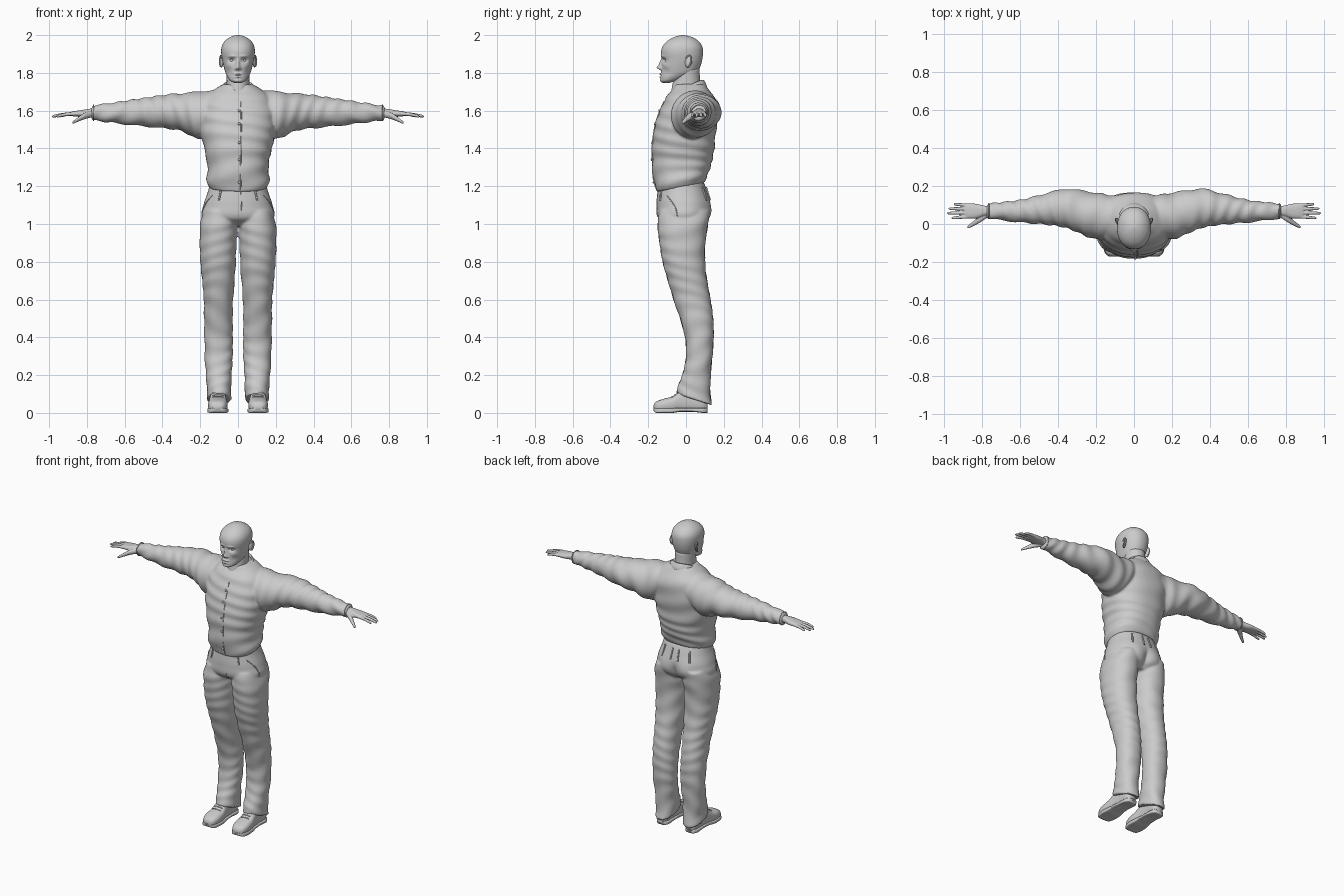
import bpy, bmesh, math
from mathutils import Vector, Matrix

if "Cube" in bpy.data.objects:
    bpy.data.objects.remove(bpy.data.objects["Cube"])

grey = bpy.data.materials.new("plain grey")
grey.use_nodes = True
tone = (0.6, 0.6, 0.6, 1)
grey.diffuse_color = tone
grey.node_tree.nodes["Principled BSDF"].inputs["Base Color"].default_value = tone


def sample(rows, t):
    """Smoothly interpolate a table of sections (position, a0, a1, b0, b1)."""
    i = 0
    while i < len(rows) - 2 and t > rows[i + 1][0]:
        i += 1
    p, q = rows[i], rows[i + 1]
    before, after = rows[max(i - 1, 0)], rows[min(i + 2, len(rows) - 1)]
    h = q[0] - p[0]
    u = min(max((t - p[0]) / h, 0), 1)
    out = []
    for k in range(1, 5):
        m = (q[k] - before[k]) / (q[0] - before[0]) * h
        n = (after[k] - p[k]) / (after[0] - p[0]) * h
        d = q[k] - p[k]
        out.append(p[k] + u * (m + u * (3 * d - 2 * m - n + u * (m + n - 2 * d))))
    return out


def surface(rows, t, ang, power=2.0, axis="z", grow=0.0):
    a0, a1, b0, b1 = sample(rows, t)
    c, s = math.cos(ang), math.sin(ang)
    e = 2 / power
    a = (a0 + a1) / 2 + (abs(a1 - a0) / 2 + grow) * math.copysign(abs(c) ** e, c)
    b = (b0 + b1) / 2 + (abs(b1 - b0) / 2 + grow) * math.copysign(abs(s) ** e, s)
    return Vector({"z": (a, b, t), "x": (t, a, b), "y": (a, t, b)}[axis])


def loft(bm, axis, rows, power=2.0, side=1, n=40, steps=40, warp=None, fold=0.0):
    """Closed skin through the sections, optionally creased and warped."""
    rings = []
    for j in range(steps + 1):
        t = rows[0][0] + (rows[-1][0] - rows[0][0]) * j / steps
        ring = []
        for k in range(n):
            ang = math.tau * k / n
            crease = fold * math.sin(t * 70 + 3 * math.sin(ang + t * 9) + side)
            v = surface(rows, t, ang, power, axis, crease)
            if warp:
                v = warp(v)
            v.x *= side
            ring.append(bm.verts.new(v))
        rings.append(ring)
    for r, s in zip(rings, rings[1:]):
        for k in range(n):
            bm.faces.new((r[k - 1], r[k], s[k], s[k - 1]))
    bm.faces.new(rings[0])
    bm.faces.new(rings[-1])


def finish(name, bm, voxel=0, mirror=False, smooth=0):
    bmesh.ops.recalc_face_normals(bm, faces=bm.faces)
    me = bpy.data.meshes.new(name)
    bm.to_mesh(me)
    bm.free()
    me.materials.append(grey)
    me.polygons.foreach_set("use_smooth", [True] * len(me.polygons))
    ob = bpy.data.objects.new(name, me)
    bpy.context.collection.objects.link(ob)
    if mirror:
        ob.modifiers.new("mirror", "MIRROR").use_mirror_merge = False
    if voxel:
        m = ob.modifiers.new("blend", "REMESH")
        m.mode, m.voxel_size, m.use_smooth_shade = "VOXEL", voxel, True
    if smooth:
        m = ob.modifiers.new("soften", "SMOOTH")
        m.factor, m.iterations = 0.5, smooth
    return ob


def seam(name, points, depth=0.003, cyclic=False, mirror=False):
    cu = bpy.data.curves.new(name, "CURVE")
    cu.dimensions, cu.bevel_depth, cu.bevel_resolution = "3D", depth, 1
    cu.use_fill_caps = True
    cu.materials.append(grey)
    for side in ((1, -1) if mirror else (1,)):
        sp = cu.splines.new("POLY")
        sp.points.add(len(points) - 1)
        sp.use_cyclic_u = cyclic
        for p, v in zip(sp.points, points):
            p.co = (v[0] * side, v[1], v[2], 1)
    ob = bpy.data.objects.new(name, cu)
    bpy.context.collection.objects.link(ob)


def both(rows):
    return [(z, -w, w, f, b) for z, w, f, b in rows]


# Shirt: torso and sleeves blended into one skin
torso = both([(1.17, .155, -.152, .098), (1.2, .166, -.163, .11), (1.25, .163, -.175, .127),
              (1.32, .164, -.178, .14), (1.4, .18, -.18, .15), (1.48, .195, -.172, .158),
              (1.55, .2, -.157, .165), (1.62, .195, -.13, .165), (1.67, .17, -.105, .15),
              (1.71, .125, -.075, .125), (1.74, .08, -.06, .1)])
sleeve = [(.08, -.05, .145, 1.52, 1.715), (.2, -.08, .165, 1.452, 1.702),
          (.3, -.043, .18, 1.492, 1.692), (.36, -.02, .186, 1.503, 1.688),
          (.45, -.005, .165, 1.512, 1.675), (.6, .008, .127, 1.528, 1.652),
          (.7, .02, .115, 1.54, 1.637), (.775, .03, .106, 1.55, 1.627)]


def shirt_hem(v):
    fade = max(0, min(1, (1.4 - v.z) / .2))
    v.z += .2 * (v.y + .15) * fade
    return v


bm = bmesh.new()
loft(bm, "z", torso, 2.3, warp=shirt_hem, fold=.003, n=64, steps=60)
for s in (1, -1):
    loft(bm, "x", sleeve, 2.0, side=s, fold=.0035, steps=70)
finish("shirt", bm, .007, smooth=4)

seam("cuff_edge", [surface(sleeve, .765, math.tau * k / 32, axis="x", grow=.001) for k in range(32)],
     .003, True, True)
seam("shirt_placket", [surface(torso, 1.18 + .47 * k / 24, -math.pi / 2 + .06, 2.3) for k in range(25)])
bm = bmesh.new()
for z in (1.22, 1.34, 1.43, 1.53, 1.6):
    p = surface(torso, z, -math.pi / 2, 2.3, grow=.001)
    p.x = .006
    bmesh.ops.create_uvsphere(bm, u_segments=12, v_segments=8, radius=.007, matrix=Matrix.Translation(p))
finish("buttons", bm)

# Collar: folded band falling into two front points
bm = bmesh.new()
rings, n = [], 36
for k in range(n + 1):
    a = (k / n * 2 - 1) * 2.85
    front = (1 - math.cos(a)) / 2
    tip = math.exp(-((abs(a) - 2.6) / .35) ** 2)
    x, y = math.sin(a), math.cos(a)
    top = 1.772 - .1 * front ** 1.4
    low = top - .05 + .012 * front - .022 * tip
    rings.append([bm.verts.new(c) for c in (
        (x * .07, .01 + y * .075, top - .03), (x * .074, .005 + y * .085, top),
        (x * .09, y * .102, (top + low) / 2 + .006),
        (x * (.104 + .03 * tip), y * (.115 + .013 * front), low))])
for r, s in zip(rings, rings[1:]):
    for j in range(3):
        bm.faces.new((r[j], r[j + 1], s[j + 1], s[j]))
collar = finish("collar", bm)
collar.modifiers.new("cloth", "SOLIDIFY").thickness = .007
collar.modifiers.new("soft", "SUBSURF").levels = 1

# Trousers: hips and two legs
hips = both([(.99, .1, -.09, .08), (1.03, .187, -.147, .12), (1.1, .183, -.155, .13),
             (1.17, .16, -.15, .113), (1.22, .148, -.142, .095)])
leg = [(.07, .036, .165, -.052, .138), (.12, .036, .164, -.042, .13), (.2, .034, .17, -.018, .13),
       (.3, .028, .176, .0, .14), (.4, .027, .178, -.005, .146), (.5, .028, .18, -.032, .144),
       (.6, .026, .181, -.066, .13), (.7, .018, .19, -.096, .112), (.8, .012, .199, -.124, .101),
       (.92, .007, .203, -.143, .104), (1.0, .004, .2, -.15, .118), (1.07, .01, .18, -.14, .125)]


def leg_hem(v):
    v.z -= .32 * (v.y - .045) * max(0, min(1, (.25 - v.z) / .15))
    return v


def seat_shape(v):
    if v.y > 0:
        v.y += .012 * math.exp(-((abs(v.x) - .08) / .05) ** 2 - ((v.z - 1.06) / .06) ** 2)
        v.y -= .018 * math.exp(-(v.x / .02) ** 2 - ((v.z - 1.04) / .05) ** 2)
    return v


bm = bmesh.new()
loft(bm, "z", hips, 2.2, n=64, warp=seat_shape)
for s in (1, -1):
    loft(bm, "z", leg, 2.2, side=s, warp=leg_hem, fold=.002, steps=80)
finish("trousers", bm, .007, smooth=4)

for tag, angles in (("front", (-1.0,)), ("back", (1.0, 1.45))):
    for i, a in enumerate(angles):
        seam(f"belt_loop_{tag}_{i}", [surface(hips, 1.125 + .014 * k, a, 2.2, grow=.002) for k in range(6)],
             .005, mirror=True)
seam("trouser_fly", [surface(hips, 1.04 + .02 * k, -math.pi / 2 + .08, 2.2) for k in range(8)], .002)
seam("pocket_edge", [surface(hips, 1.04 + .014 * k, -.2 - .45 * (k / 8) ** 2, 2.2) for k in range(9)],
     .003, mirror=True)

# Shoes with separate soles
shoe = [(-.172, .088, .125, .015, .04), (-.16, .07, .145, .008, .058), (-.12, .056, .158, .004, .074),
        (-.07, .056, .156, .004, .088), (-.03, .062, .15, .004, .115), (.03, .065, .146, .004, .125),
        (.09, .067, .144, .004, .11), (.113, .08, .13, .01, .08)]
bm = bmesh.new()
loft(bm, "y", shoe, 2.6)
finish("shoes", bm, mirror=True)
sole = [(y, a - .004, b + .004, .012 if y < -.165 else (.006 if -.05 < y < .04 else 0), .026)
        for y, a, b, c, d in shoe]
bm = bmesh.new()
loft(bm, "y", sole, 5)
finish("shoe_soles", bm, mirror=True)
for i in range(4):
    y = -.075 + .017 * i
    seam(f"shoe_lace_{i}", [surface(shoe, y, 1.05 + .13 * k, 2.6, "y", .001) for k in range(9)],
         .003, mirror=True)

# Hands: palm, four fingers and thumb
bm = bmesh.new()
loft(bm, "x", [(.74, .045, .094, 1.562, 1.612), (.785, .043, .096, 1.568, 1.61),
               (.83, .03, .106, 1.567, 1.603), (.87, .029, .108, 1.57, 1.597),
               (.892, .034, .104, 1.574, 1.592)], 2.4)
for root, tip, end in ((.039, .032, .962), (.059, .057, .985), (.079, .081, .977), (.098, .104, .95)):
    loft(bm, "x", [(.85, root - .009, root + .009, 1.574, 1.593),
                   ((.86 + end) / 2, (root + tip) / 2 - .0085, (root + tip) / 2 + .0085, 1.571, 1.589),
                   (end - .008, tip - .007, tip + .007, 1.564, 1.578),
                   (end, tip - .003, tip + .003, 1.565, 1.572)], n=16, steps=20)
loft(bm, "x", [(.77, .035, .07, 1.565, 1.6), (.81, .008, .045, 1.555, 1.59),
               (.85, -.013, .012, 1.54, 1.563), (.872, -.023, -.006, 1.531, 1.546),
               (.878, -.02, -.013, 1.533, 1.54)], n=16, steps=20)
finish("hands", bm, .0035, mirror=True, smooth=2)

# Head: skull with sculpted face
skull = both([(1.747, .02, -.122, -.085), (1.757, .04, -.132, -.05), (1.775, .054, -.134, .0),
              (1.8, .066, -.131, .055), (1.83, .075, -.129, .074), (1.87, .084, -.128, .086),
              (1.91, .089, -.132, .09), (1.94, .086, -.124, .086), (1.965, .073, -.104, .07),
              (1.985, .05, -.073, .042), (1.996, .026, -.043, .01), (2.0, .006, -.022, -.012)])
FEATURES = [  # x, z, width, height, push
    (0, 1.828, .011, .012, .022), (0, 1.85, .008, .02, .013), (.012, 1.822, .007, .007, .007),
    (.033, 1.867, .016, .011, -.014), (.03, 1.888, .022, .008, .005), (.05, 1.838, .016, .014, .004),
    (0, 1.794, .02, .006, .008), (0, 1.779, .017, .006, .007), (0, 1.787, .022, .002, -.004),
    (0, 1.756, .02, .01, .005), (.048, 1.805, .015, .02, -.005)]


def face(v):
    if v.y < -.04:
        v.y -= sum(p * math.exp(-((abs(v.x) - x) / w) ** 2 - ((v.z - z) / h) ** 2)
                   for x, z, w, h, p in FEATURES)
    return v


bm = bmesh.new()
loft(bm, "z", skull, 2.15, n=128, steps=110, warp=face)
finish("head", bm)
bm = bmesh.new()
loft(bm, "z", both([(1.62, .07, -.085, .085), (1.7, .062, -.078, .08), (1.76, .06, -.068, .074),
                    (1.82, .062, -.06, .072)]), steps=20)
finish("neck", bm)

bm = bmesh.new()
bmesh.ops.create_uvsphere(bm, u_segments=20, v_segments=12, radius=.012,
                          matrix=Matrix.Translation((.033, -.1, 1.866)))
finish("eyes", bm, mirror=True)
bm = bmesh.new()
tilt = Matrix.Translation((.086, .014, 1.862)) @ Matrix.Rotation(-.2, 4, "X") @ Matrix.Rotation(-.3, 4, "Z")
bmesh.ops.create_uvsphere(bm, u_segments=24, v_segments=16, radius=1,
                          matrix=tilt @ Matrix.Diagonal((.008, .019, .034, 1)))
finish("ears", bm, mirror=True)
seam("ear_rims", [tilt @ Vector((.006, .016 * math.cos(.25 * k - 1.3), .03 * math.sin(.25 * k - 1.3)))
                  for k in range(17)], .004, mirror=True)
